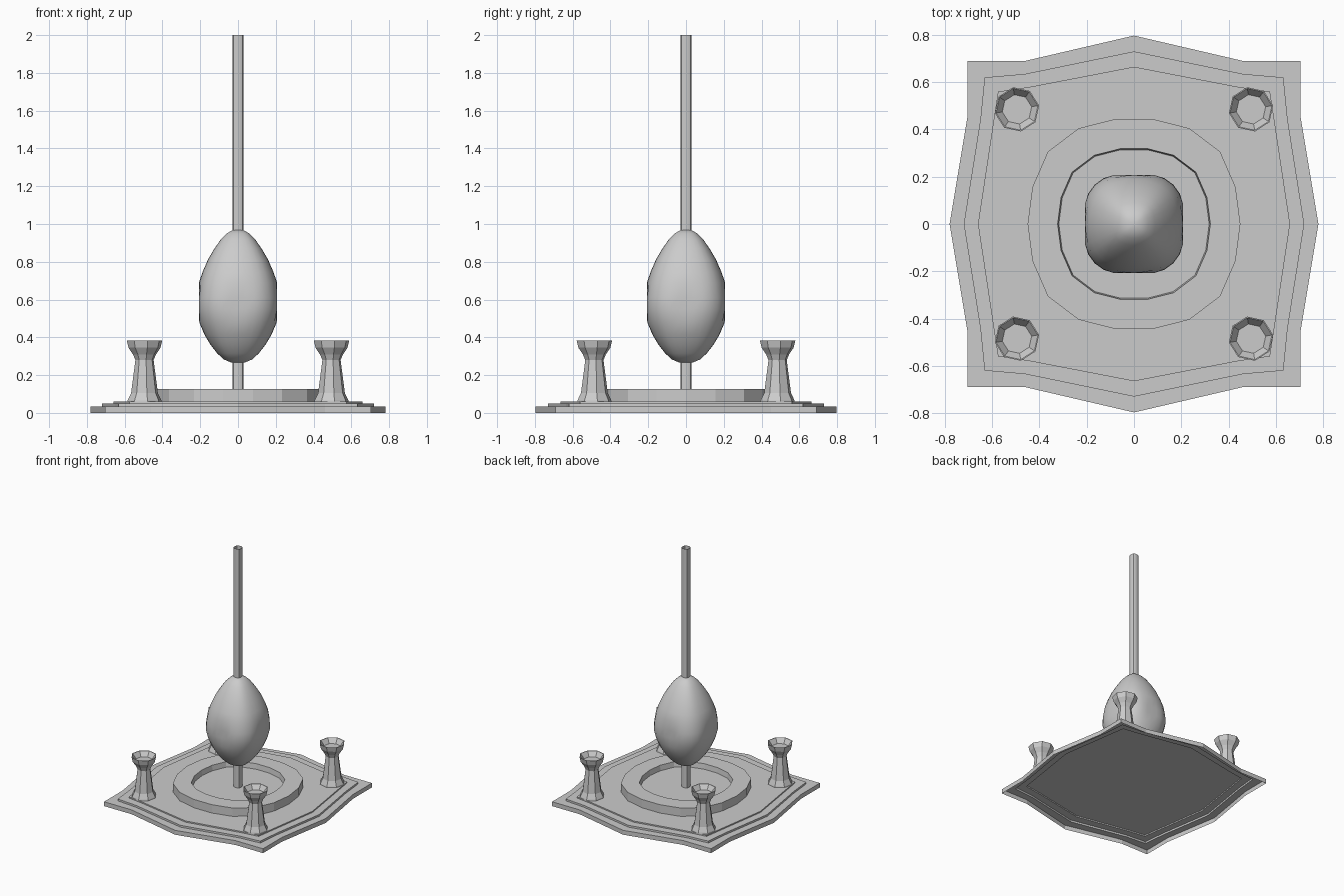
import bpy, bmesh, math

if "Cube" in bpy.data.objects:
    bpy.data.objects.remove(bpy.data.objects["Cube"])


def finish(name, bm, smooth=None):
    me = bpy.data.meshes.new(name)
    bm.to_mesh(me)
    bm.free()
    ob = bpy.data.objects.new(name, me)
    bpy.context.collection.objects.link(ob)
    if smooth:
        bpy.ops.object.select_all(action='DESELECT')
        ob.select_set(True)
        bpy.context.view_layer.objects.active = ob
        bpy.ops.object.shade_smooth_by_angle(angle=math.radians(smooth))
    return ob


def loft(bm, rings):
    """Join successive vertex rings with quads."""
    n = len(rings[0])
    for a, b in zip(rings, rings[1:]):
        for i in range(n):
            j = (i + 1) % n
            bm.faces.new((a[i], a[j], b[j], b[i]))


def lathe(name, profile, sides, at=(0, 0), turn=0.0, smooth=None, bulge=0.0, limit=9.0):
    """Revolve (radius, z) points; bulge widens the diagonals, limit flattens the sides."""
    bm = bmesh.new()
    rings = []
    for r, z in profile:
        ring = []
        for i in range(sides):
            a = math.tau * i / sides + turn
            rr = r * (1 + bulge * abs(math.sin(2 * a)) ** 3)
            x = max(-limit, min(limit, rr * math.cos(a)))
            y = max(-limit, min(limit, rr * math.sin(a)))
            ring.append(bm.verts.new((at[0] + x, at[1] + y, z)))
        rings.append(ring)
    loft(bm, rings)
    bmesh.ops.remove_doubles(bm, verts=bm.verts, dist=1e-5)
    return finish(name, bm, smooth)


def mirrored(q):
    """Full outline from its first quadrant."""
    return (q + [(-x, y) for x, y in reversed(q[:-1])]
            + [(-x, -y) for x, y in q[1:]]
            + [(x, -y) for x, y in reversed(q[1:-1])])


# stepped base: an open-bottomed shell of three tiers
lower = mirrored([(0.78, 0), (0.705, 0.45), (0.705, 0.69), (0.46, 0.69), (0, 0.797)])
middle = mirrored([(0.72, 0), (0.65, 0.44), (0.632, 0.62), (0.46, 0.635), (0, 0.73)])
upper = mirrored([(0.66, 0), (0.595, 0.43), (0.575, 0.56), (0.44, 0.58), (0, 0.665)])
bm = bmesh.new()
steps = [(lower, 0), (lower, 0.035), (middle, 0.035), (middle, 0.05), (upper, 0.05), (upper, 0.06)]
rings = [[bm.verts.new((x, y, z)) for x, y in outline] for outline, z in steps]
loft(bm, rings)
bm.faces.new(rings[-1])
finish("stepped_base", bm)

# stone ring and the floor inside it
lathe("stone_ring", [(0.45, 0.06), (0.45, 0.127), (0.323, 0.127), (0.315, 0.06)], 18, bulge=0.06)
lathe("ring_floor", [(0.318, 0.085), (0, 0.085)], 18, bulge=0.06)

# corner pillars with a bowl on top
pillar = [(0.092, 0.06), (0.09, 0.068), (0.072, 0.105), (0.049, 0.28),
          (0.062, 0.31), (0.086, 0.345), (0.095, 0.382), (0.09, 0.382),
          (0.063, 0.345), (0, 0.345)]
for sx in (-1, 1):
    for sy in (-1, 1):
        lathe("corner_pillar", pillar, 8, (sx * 0.495, sy * 0.485), math.radians(10))

# egg-shaped body with flattened sides
egg = [(0, 0.265), (0.035, 0.266), (0.075, 0.283), (0.11, 0.315), (0.145, 0.36),
       (0.178, 0.415), (0.205, 0.48), (0.222, 0.55), (0.22, 0.61), (0.207, 0.69),
       (0.188, 0.745), (0.16, 0.81), (0.125, 0.87), (0.09, 0.92), (0.06, 0.95),
       (0.03, 0.967), (0, 0.97)]
lathe("egg_body", egg, 32, smooth=40, bulge=0.06, limit=0.207)

# open-ended pole through the egg
lathe("pole", [(0.029, 0.06), (0.029, 2.0)], 16, smooth=40, bulge=0.14)
